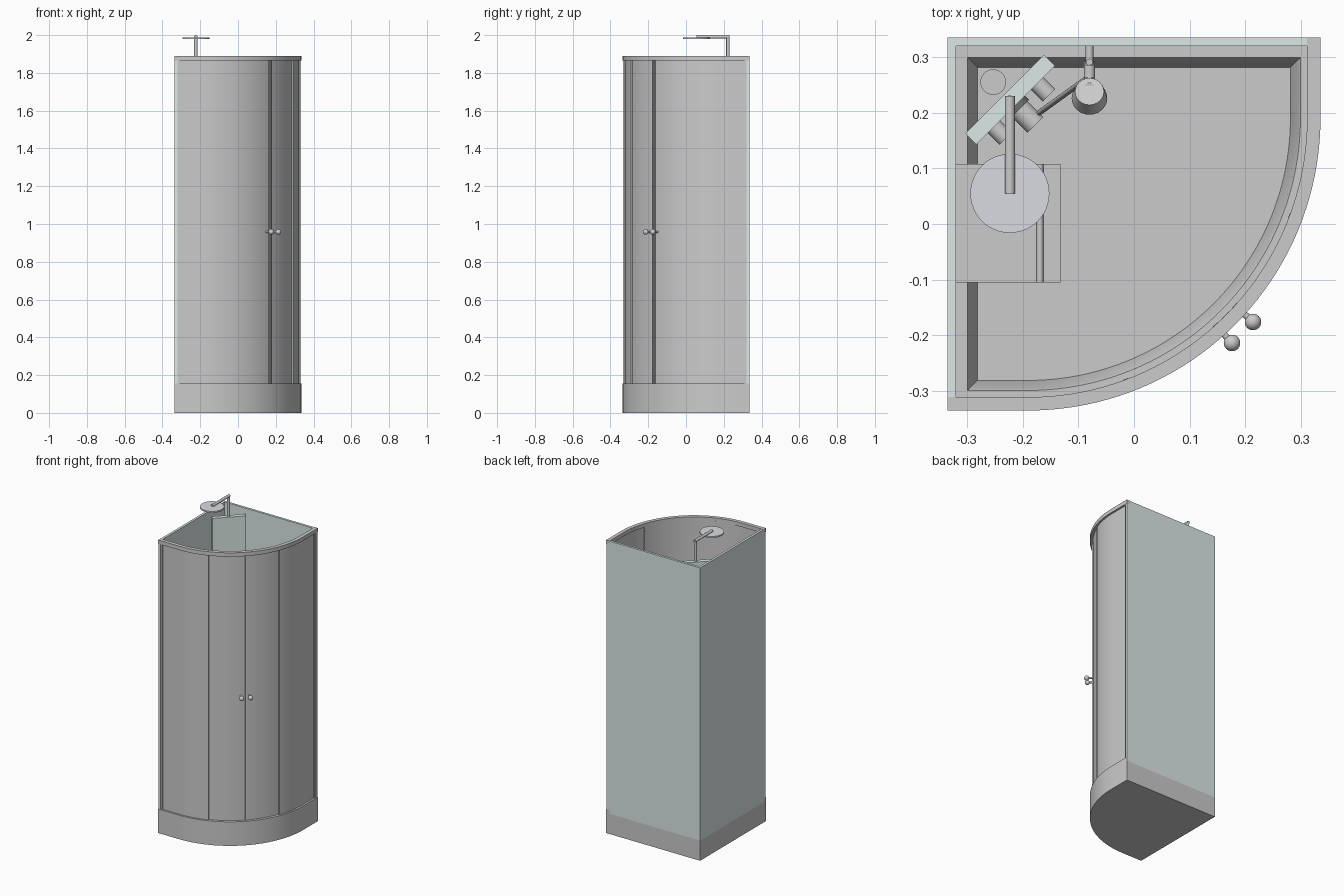
import bpy, bmesh, math
from mathutils import Vector

if "Cube" in bpy.data.objects:
    bpy.data.objects.remove(bpy.data.objects["Cube"])

H, R = 0.335, 0.525          # half footprint, front corner radius
C = H - R                    # arc centre is (C, -C)
SEG = 40


def material(name, col):
    m = bpy.data.materials.new(name)
    m.diffuse_color = (*col, 1)
    m.use_nodes = True
    m.node_tree.nodes["Principled BSDF"].inputs["Base Color"].default_value = m.diffuse_color
    return m


TEAL = material("wall_teal", (0.72, 0.82, 0.80))
GLASS = material("frosted_glass", (0.87, 0.89, 0.885))
STEEL = material("blue_steel", (0.70, 0.71, 0.75))
DARK = material("dark_grip", (0.15, 0.16, 0.16))


def finish(bm, name, mat=None):
    bmesh.ops.recalc_face_normals(bm, faces=bm.faces)
    me = bpy.data.meshes.new(name)
    bm.to_mesh(me)
    bm.free()
    ob = bpy.data.objects.new(name, me)
    bpy.context.collection.objects.link(ob)
    if mat:
        me.materials.append(mat)
    bpy.context.view_layer.objects.active = ob
    ob.select_set(True)
    bpy.ops.object.shade_smooth_by_angle(angle=math.radians(35))
    ob.select_set(False)
    return ob


def box(name, lo, hi, mat=None, turn=0.0):
    bm = bmesh.new()
    bmesh.ops.create_cube(bm, size=1)
    lo, hi = Vector(lo), Vector(hi)
    bmesh.ops.scale(bm, vec=hi - lo, verts=bm.verts)
    ob = finish(bm, name, mat)
    ob.location = (lo + hi) / 2
    ob.rotation_euler.z = turn
    return ob


def rod(name, a, b, r, mat=None, r2=None, n=24):
    a, b = Vector(a), Vector(b)
    bm = bmesh.new()
    bmesh.ops.create_cone(bm, cap_ends=True, segments=n, radius1=r,
                          radius2=r if r2 is None else r2, depth=(b - a).length)
    ob = finish(bm, name, mat)
    ob.location = (a + b) / 2
    ob.rotation_euler = (b - a).to_track_quat('Z', 'Y').to_euler()
    return ob


def polar(deg, r):
    """Point on the front curve: 0 = front end of arc, 90 = right end."""
    t = math.radians(deg)
    return C + r * math.sin(t), -C - r * math.cos(t)


def arc(inset, a0=0, a1=90, n=SEG):
    return [polar(a0 + (a1 - a0) * i / n, R - inset) for i in range(n + 1)]


def front_path(inset, end):
    return [(-end, -H + inset)] + arc(inset) + [(H - inset, end)]


def band(name, outer, inner, z0, z1, mat=None):
    """Vertical strip with thickness between two matching paths."""
    bm = bmesh.new()
    rings = [[bm.verts.new((*p, z)) for p, z in
              ((o, z0), (o, z1), (i, z1), (i, z0))] for o, i in zip(outer, inner)]
    for a, b in zip(rings, rings[1:]):
        for k in range(4):
            j = (k + 1) % 4
            bm.faces.new((a[k], a[j], b[j], b[k]))
    bm.faces.new(rings[0])
    bm.faces.new(rings[-1])
    return finish(bm, name, mat)


# Shower tray: stacked outlines from underside, over the rim, down to the floor
bm = bmesh.new()
loops = []
for inset, z in ((0, 0), (0, 0.13), (0.036, 0.13), (0.040, 0.122), (0.054, 0.05)):
    e = H - inset
    pts = [(-e, e)] + front_path(inset, e) + [(e, e)]
    pts.pop(-1)
    loops.append([bm.verts.new((*p, z)) for p in pts])
for a, b in zip(loops, loops[1:]):
    for k in range(len(a)):
        j = (k + 1) % len(a)
        bm.faces.new((a[k], a[j], b[j], b[k]))
bm.faces.new(loops[0])
bm.faces.new(loops[-1])
finish(bm, "shower_tray")
rod("floor_drain", (-0.253, 0.255, 0.045), (-0.253, 0.255, 0.055), 0.023)

# Back walls
box("left_wall", (-H, -H + 0.001, 0.13), (-H + 0.015, H, 1.889), TEAL)
box("back_wall", (-H + 0.015, H - 0.015, 0.13), (H - 0.001, H, 1.889), TEAL)

# Curved rails
for name, z0, z1 in (("bottom_rail", 0.13, 0.155), ("top_rail", 1.865, 1.89)):
    band(name, front_path(0.0, H), front_path(0.024, H), z0, z1)

# Glass: fixed side panels and two sliding doors
SPLIT = 20.4
Z0, Z1 = 0.15, 1.87
for name, flip in (("front_fixed_glass", False), ("right_fixed_glass", True)):
    o, i = [[(-H + 0.015, -H + d)] + arc(d, 0, SPLIT, 12) for d in (0.012, 0.017)]
    if flip:
        o, i = [[(-y, -x) for x, y in p] for p in (o, i)]
    band(name, o, i, Z0, Z1, GLASS)
for name, a0, a1 in (("front_door", SPLIT, 45), ("right_door", 45, 90 - SPLIT)):
    band(name, arc(0.017, a0, a1, 16), arc(0.022, a0, a1, 16), Z0, Z1, GLASS)

# Upright frame bars and end posts
for k, a in enumerate((SPLIT, 44.4, 45.6, 90 - SPLIT)):
    band(f"door_bar_{k}", arc(0.011, a - 0.55, a + 0.55, 2),
         arc(0.025, a - 0.55, a + 0.55, 2), Z0, Z1)
box("front_end_post", (-0.32, -H + 0.006, Z0), (-0.31, -H + 0.024, Z1))
box("right_end_post", (H - 0.024, 0.31, Z0), (H - 0.006, 0.32, Z1))

# Door knobs
for k, a in enumerate((42.2, 47.8)):
    rod(f"knob_stem_{k}", (*polar(a, 0.5), 0.958), (*polar(a, 0.545), 0.958), 0.006)
    bm = bmesh.new()
    bmesh.ops.create_uvsphere(bm, u_segments=24, v_segments=14, radius=0.0148)
    finish(bm, f"door_knob_{k}").location = (*polar(a, 0.545), 0.958)

# Diagonal shower column with three controls
Q = math.radians(45)
box("shower_column", (-0.3225, 0.2095, 0.55), (-0.1225, 0.2375, 1.86), TEAL, Q)


def on_column(u, out, z):
    s = math.sqrt(0.5)
    return (-0.2225 + (u + out) * s, 0.2235 + (u - out) * s, z)


for k, (u, z, r, d) in enumerate(((-0.055, 1.0, 0.016, 0.03), (0, 0.9, 0.02, 0.05),
                                  (0.055, 1.0, 0.016, 0.03))):
    rod(f"column_control_{k}", on_column(u, 0.012, z), on_column(u, 0.014 + d, z), r)
rod("control_collar", on_column(0, 0.013, 0.9), on_column(0, 0.024, 0.9), 0.024, DARK)

# Overhead rain shower
rod("rain_riser", (-0.223, 0.222, 1.85), (-0.223, 0.222, 1.99), 0.009)
rod("rain_arm", (-0.223, 0.23, 1.991), (-0.223, 0.055, 1.991), 0.009)
rod("rain_head", (-0.223, 0.055, 1.979), (-0.223, 0.055, 1.988), 0.071, STEEL, n=48)

# Hand shower on a wall rail
rod("slide_rail", (-0.08, 0.291, 0.9), (-0.08, 0.291, 1.5), 0.006)
for k, z in enumerate((0.92, 1.48)):
    rod(f"rail_mount_{k}", (-0.08, 0.285, z), (-0.08, 0.325, z), 0.007)
rod("hand_shower_holder", (-0.08, 0.292, 1.4), (-0.08, 0.262, 1.4), 0.01)
rod("hand_shower_handle", (-0.08, 0.265, 1.28), (-0.08, 0.245, 1.45), 0.009)
rod("hand_shower_head", (-0.08, 0.238, 1.455), (-0.08, 0.226, 1.425), 0.026, r2=0.032)
rod("shower_hose", (-0.08, 0.265, 1.28), (-0.17, 0.2, 0.95), 0.005)

# Seat with front bar
box("seat", (-0.321, -0.105, 0.43), (-0.132, 0.108, 0.445), GLASS)
rod("seat_bar", (-0.169, -0.105, 0.445), (-0.169, 0.108, 0.445), 0.006)
